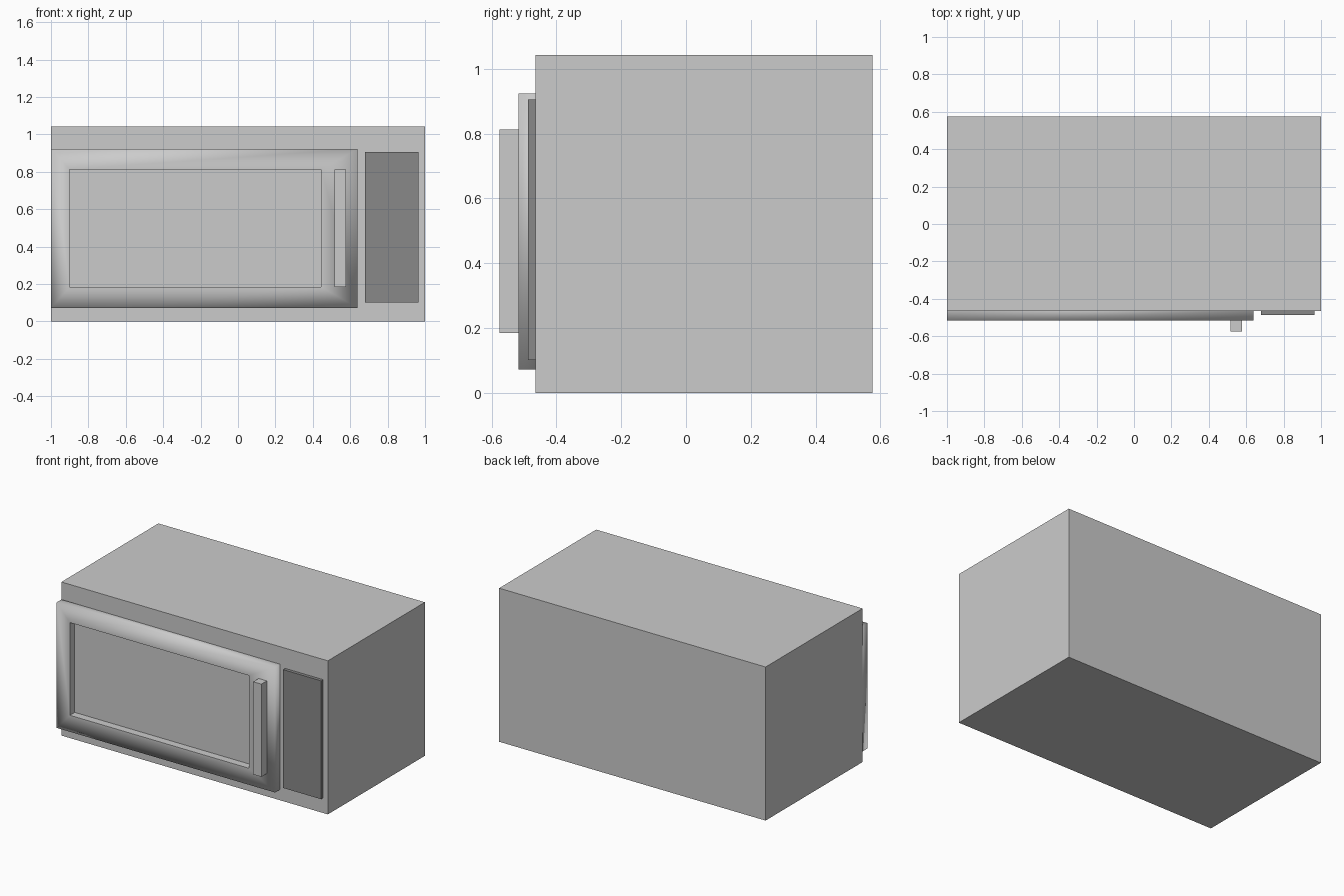
import bpy, bmesh

if "Cube" in bpy.data.objects:
    bpy.data.objects.remove(bpy.data.objects["Cube"])


def material(name, color):
    m = bpy.data.materials.new(name)
    m.diffuse_color = (*color, 1)
    m.use_nodes = True
    m.node_tree.nodes["Principled BSDF"].inputs["Base Color"].default_value = m.diffuse_color
    return m


def finish(name, bm, mat=None):
    bmesh.ops.recalc_face_normals(bm, faces=bm.faces)
    mesh = bpy.data.meshes.new(name)
    bm.to_mesh(mesh)
    bm.free()
    obj = bpy.data.objects.new(name, mesh)
    bpy.context.collection.objects.link(obj)
    if mat:
        mesh.materials.append(mat)
    return obj


def box(name, x0, x1, y0, y1, z0, z1, mat=None):
    bm = bmesh.new()
    bmesh.ops.create_cube(bm, size=1)
    for v in bm.verts:
        v.co = [(a + b) / 2 + c * (b - a)
                for c, (a, b) in zip(v.co, ((x0, x1), (y0, y1), (z0, z1)))]
    return finish(name, bm, mat)


FRONT, DOOR = -0.465, -0.517

# Oven casing
box("body", -1, 1, FRONT, 0.575, 0, 1.042)


# Door frame: rectangular rings, soft outer rim and crisp window opening
def ring(bm, x0, x1, z0, z1, y):
    return [bm.verts.new((x, y, z)) for x, z in
            ((x0, z0), (x1, z0), (x1, z1), (x0, z1))]


outer, inner = (-1, 0.64, 0.072, 0.923), (-0.9, 0.445, 0.184, 0.813)
bm = bmesh.new()
rings = [ring(bm, *rect, y) for rect, y in
         ((outer, FRONT), (outer, DOOR), (inner, DOOR), (inner, FRONT))]
for k in range(4):
    a, b = rings[k], rings[(k + 1) % 4]
    for i in range(4):
        j = (i + 1) % 4
        bm.faces.new((a[i], a[j], b[j], b[i])).smooth = True
bmesh.ops.recalc_face_normals(bm, faces=bm.faces)
crisp = set(rings[2] + rings[3])
for e in bm.edges:
    if set(e.verts) <= crisp or set(e.verts) <= set(rings[0]):
        e.smooth = False
finish("door_frame", bm)

# Handle bar and control panel
box("door_handle", 0.517, 0.578, -0.575, DOOR, 0.184, 0.813,
    material("light_plastic", (0.98, 0.96, 0.96)))
box("control_panel", 0.68, 0.965, -0.487, FRONT, 0.102, 0.905,
    material("dark_plastic", (0.25, 0.25, 0.25)))
